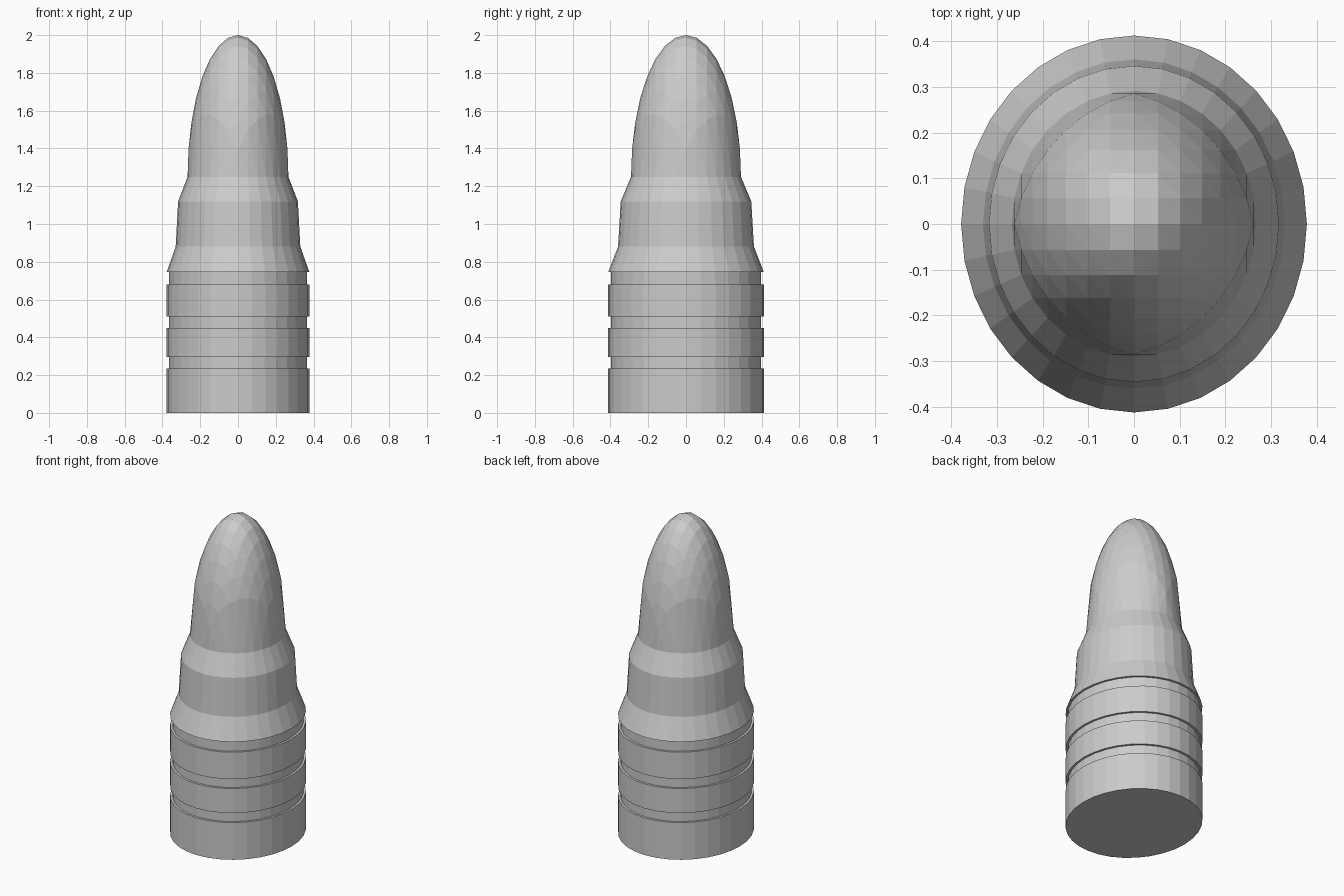
import bpy, bmesh, math

if "Cube" in bpy.data.objects:
    bpy.data.objects.remove(bpy.data.objects["Cube"])

SIDES = 32
OVAL = 1.09          # depth / width ratio of every cross-section
NOSE_R, NOSE_Z, NOSE_H = 0.267, 1.25, 0.75


def finish(bm, name):
    mesh = bpy.data.meshes.new(name)
    bm.to_mesh(mesh)
    bm.free()
    obj = bpy.data.objects.new(name, mesh)
    bpy.context.collection.objects.link(obj)
    return obj


# Grooved body: oval rings following a (radius, height) profile
R, G = 0.378, 0.365
profile = [(R, 0)]
for low, high in ((0.235, 0.295), (0.45, 0.51), (0.68, 0.745)):
    profile += [(R, low), (G, low), (G, high), (R, high)]
profile += [(0.33, 0.88), (0.317, 1.12), (NOSE_R, NOSE_Z)]

bm = bmesh.new()
rings = []
for r, z in profile:
    angles = [2 * math.pi * k / SIDES for k in range(SIDES)]
    rings.append([bm.verts.new((r * math.cos(a), r * OVAL * math.sin(a), z)) for a in angles])
for a, b in zip(rings, rings[1:]):
    for k in range(SIDES):
        n = (k + 1) % SIDES
        bm.faces.new((a[k], a[n], b[n], b[k]))
bm.faces.new(rings[0][::-1])
finish(bm, "grooved_body")

# Rounded nose: square-grid dome whose rim matches the body's top ring
bm = bmesh.new()
N = SIDES // 4
for i in range(-N, N + 1):
    for j in range(-(N - abs(i)), N - abs(i) + 1):
        u = math.sin(math.pi / 2 * i / N)
        v = math.sin(math.pi / 2 * j / N)
        h = math.sqrt(max(0, 1 - u * u - v * v)) if abs(i) + abs(j) < N else 0
        bm.verts.new((NOSE_R * u, NOSE_R * OVAL * v, NOSE_Z + NOSE_H * h))
bmesh.ops.convex_hull(bm, input=bm.verts[:])
# Remove the hidden underside
under = [f for f in bm.faces if all(v.co.z < NOSE_Z + 1e-4 for v in f.verts)]
bmesh.ops.delete(bm, geom=under, context='FACES')
bmesh.ops.recalc_face_normals(bm, faces=bm.faces[:])
if sum(f.normal.z for f in bm.faces) < 0:
    bmesh.ops.reverse_faces(bm, faces=bm.faces[:])
finish(bm, "rounded_nose")
